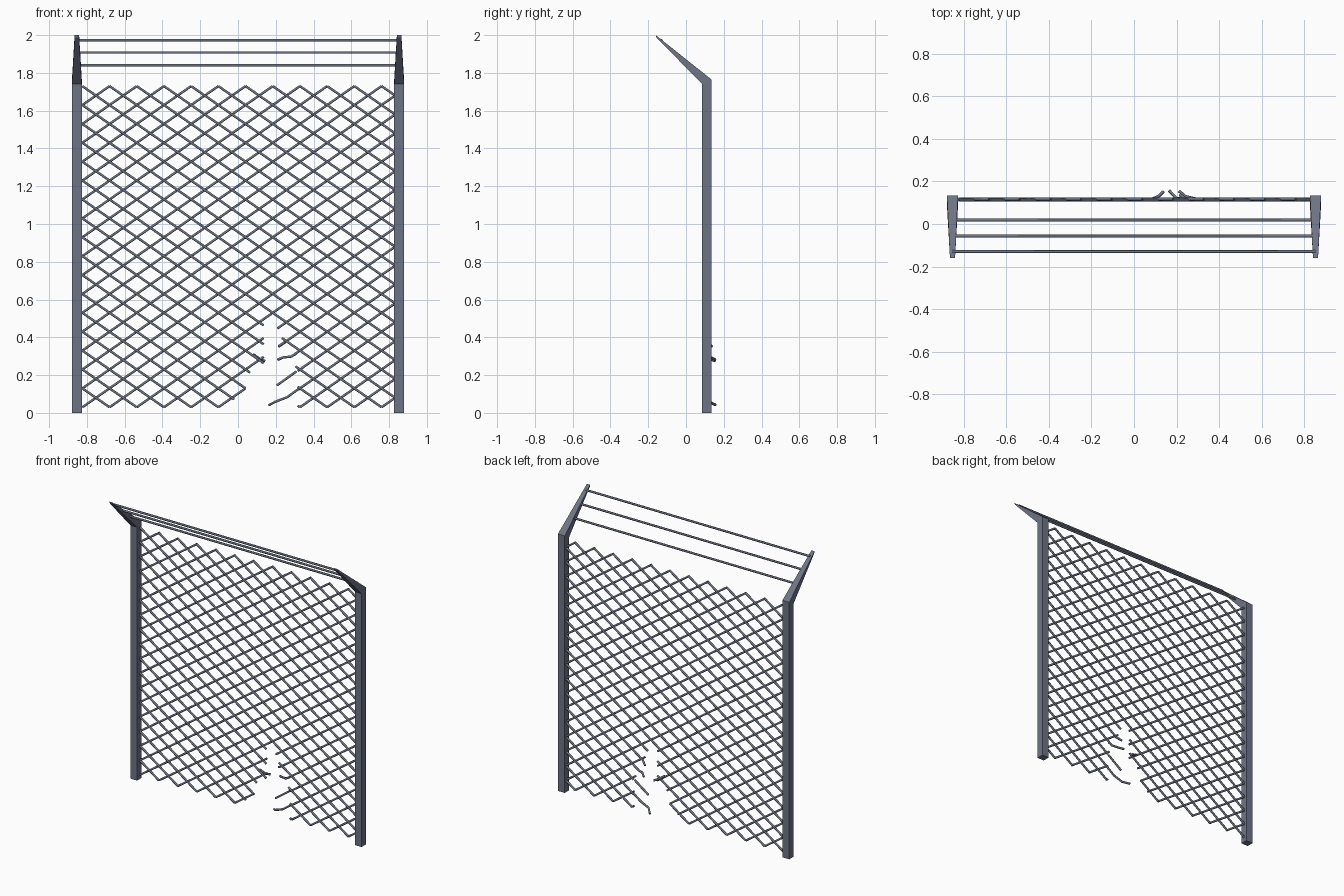
import bpy, bmesh
from mathutils import Vector

if "Cube" in bpy.data.objects:
    bpy.data.objects.remove(bpy.data.objects["Cube"])


def material(name, color):
    m = bpy.data.materials.new(name)
    m.use_nodes = True
    m.diffuse_color = color
    m.node_tree.nodes["Principled BSDF"].inputs["Base Color"].default_value = color
    return m


steel = material("blue_grey_steel", (0.155, 0.175, 0.24, 1))


# Posts: square column with a bent arm tapering to the tip
def post(name, x):
    # each ring: half width, (front y, z), (back y, z)
    rings = [(0.026, (0.086, 0), (0.135, 0)),
             (0.026, (0.086, 1.74), (0.135, 1.765)),
             (0.012, (-0.157, 1.988), (-0.16, 2.0))]
    bm = bmesh.new()
    loops = []
    for w, f, b in rings:
        loops.append([bm.verts.new((x + s * w, *p)) for s, p in
                      ((-1, f), (1, f), (1, b), (-1, b))])
    for lo, hi in zip(loops, loops[1:]):
        for k in range(4):
            n = (k + 1) % 4
            bm.faces.new((lo[k], lo[n], hi[n], hi[k]))
    bm.faces.new(loops[0][::-1])
    bm.faces.new(loops[-1])
    bmesh.ops.recalc_face_normals(bm, faces=bm.faces)
    me = bpy.data.meshes.new(name)
    bm.to_mesh(me)
    bm.free()
    me.materials.append(steel)
    bpy.context.collection.objects.link(bpy.data.objects.new(name, me))


post("left_post", 0.853)
post("right_post", -0.853)


def wires(name, paths, radius):
    cu = bpy.data.curves.new(name, "CURVE")
    cu.dimensions = "3D"
    cu.bevel_depth = radius
    cu.bevel_resolution = 1
    cu.use_fill_caps = True
    for path in paths:
        sp = cu.splines.new("POLY")
        sp.points.add(len(path) - 1)
        for pt, co in zip(sp.points, path):
            pt.co = (*co, 1)
    cu.materials.append(steel)
    bpy.context.collection.objects.link(bpy.data.objects.new(name, cu))


# Three straight wires between the arms
for n, (y, z) in enumerate([(0.018, 1.84), (-0.057, 1.908), (-0.13, 1.973)]):
    wires("top_wire_%d" % (n + 1), [[(-0.853, y, z), (0.853, y, z)]], 0.007)

# Mesh lattice of crossing diagonals, broken by a torn hole
X0, Z0, DX, DZ, COLS, ROWS, SUB = -0.824, 0.03, 0.072, 0.05, 23, 34, 6


def in_hole(x, z):
    left = -0.015 if z < 0.075 else 0.045 if z < 0.21 else 0.14
    right = 0.31 if z < 0.22 else 0.31 - 0.45 * (z - 0.22)
    return z < 0.48 and left < x < right


paths = []
for d in (1, -1):
    for start in range(-ROWS, COLS + ROWS + 1, 2):
        run = []
        for k in range(ROWS * SUB + 1):
            i = start + d * k / SUB
            x, z = X0 + DX * i, Z0 + DZ * k / SUB
            if 0 <= i <= COLS and not in_hole(x, z):
                run.append(Vector((x, 0.115 + 0.002 * d, z)))
            else:
                if len(run) > 1:
                    paths.append([run[0], run[-1]])
                run = []
        if len(run) > 1:
            paths.append([run[0], run[-1]])
wires("wire_mesh", paths, 0.0073)

# Loose wire ends around the hole, some curling backwards
loose = [[(0.325, 0.115, 0.13), (0.26, 0.115, 0.083), (0.2, 0.12, 0.06), (0.165, 0.157, 0.042)],
         [(0.31, 0.115, 0.22), (0.205, 0.115, 0.145)],
         [(0.31, 0.115, 0.315), (0.28, 0.12, 0.298), (0.24, 0.13, 0.294), (0.212, 0.155, 0.282)],
         [(0.25, 0.115, 0.375), (0.215, 0.137, 0.352)],
         [(0.08, 0.115, 0.31), (0.115, 0.13, 0.285), (0.14, 0.153, 0.275)]]
wires("loose_wire_ends", loose, 0.0073)
